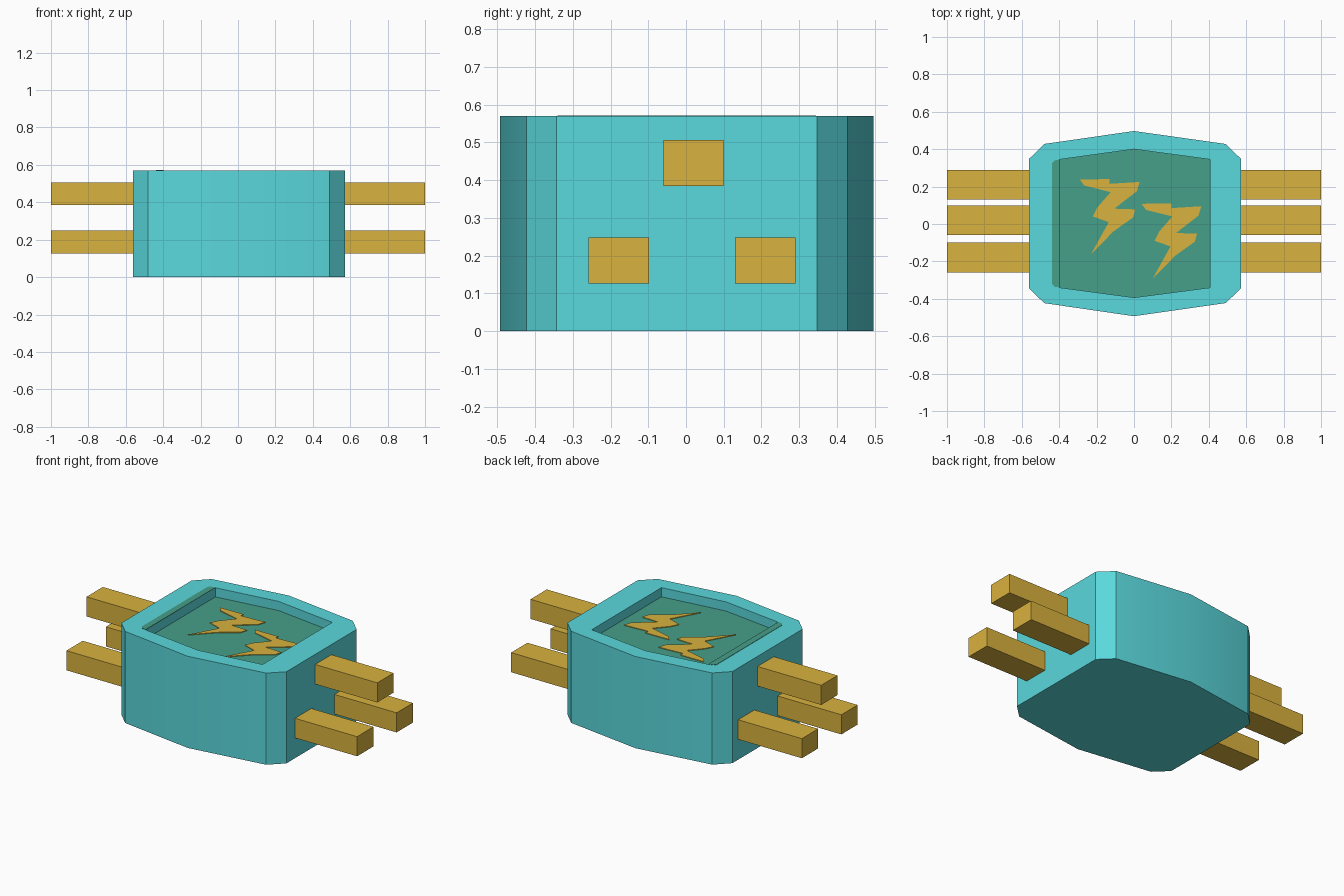
import bpy, bmesh, math

if "Cube" in bpy.data.objects:
    bpy.data.objects.remove(bpy.data.objects["Cube"])


def material(name, rgb):
    m = bpy.data.materials.new(name)
    lin = [((c / 255 + 0.055) / 1.055) ** 2.4 for c in rgb]
    m.diffuse_color = (*lin, 1)
    m.use_nodes = True
    m.node_tree.nodes["Principled BSDF"].inputs["Base Color"].default_value = m.diffuse_color
    return m


teal = material("teal", (90, 216, 220))
green = material("board green", (70, 160, 138))
gold = material("gold", (217, 178, 62))


def prism(name, outline, z0, z1, mat):
    """Extrude a flat outline from z0 up to z1."""
    bm = bmesh.new()
    face = bm.faces.new([bm.verts.new((x, y, z0)) for x, y in outline])
    up = bmesh.ops.extrude_face_region(bm, geom=[face])["geom"]
    bmesh.ops.translate(bm, vec=(0, 0, z1 - z0),
                        verts=[v for v in up if isinstance(v, bmesh.types.BMVert)])
    bmesh.ops.recalc_face_normals(bm, faces=bm.faces)
    me = bpy.data.meshes.new(name)
    bm.to_mesh(me)
    bm.free()
    me.materials.append(mat)
    ob = bpy.data.objects.new(name, me)
    bpy.context.collection.objects.link(ob)
    return ob


TOP, FLOOR = 0.57, 0.51

# Bowed casing with chamfered corners
casing = prism("casing", [
    (0, -0.493), (0.49, -0.423), (0.573, -0.343), (0.573, 0.347), (0.49, 0.428),
    (0, 0.497), (-0.48, 0.428), (-0.562, 0.347), (-0.562, -0.343), (-0.48, -0.423)],
    0, TOP, teal)

# Recess cut in the top
recess = [(0, -0.393), (0.407, -0.34), (0.407, 0.345),
          (0, 0.40), (-0.397, 0.345), (-0.397, -0.34)]
cutter = prism("recess_cutter", recess, FLOOR, TOP + 0.2, teal)
cutter.hide_render = True
mod = casing.modifiers.new("recess", "BOOLEAN")
mod.operation, mod.object, mod.solver = "DIFFERENCE", cutter, "EXACT"
bpy.context.view_layer.objects.active = casing
casing.select_set(True)
bpy.ops.object.modifier_apply(modifier=mod.name)
bpy.data.objects.remove(cutter)
bpy.ops.object.shade_smooth_by_angle(angle=math.radians(30))

# Green board in the recess, and its strip lying on the left rim
prism("board", recess, FLOOR - 0.002, FLOOR + 0.003, green)
prism("board_edge_strip", [(-0.397, -0.34), (-0.397, 0.345), (-0.425, 0.34),
                           (-0.438, 0.325), (-0.438, -0.32), (-0.425, -0.335)],
      TOP - 0.003, TOP + 0.002, green)

# Two lightning bolts on the board
bolt = [(-0.29, 0.238), (-0.13, 0.24), (-0.13, 0.215), (0.03, 0.225), (0.015, 0.175),
        (-0.105, 0.082), (0.007, 0.078), (-0.005, 0.035), (-0.11, -0.04), (-0.23, -0.162),
        (-0.135, 0.01), (-0.22, 0.04), (-0.195, 0.09), (-0.125, 0.17), (-0.265, 0.205)]
for i, (dx, dy) in enumerate([(0, 0), (0.33, -0.13)]):
    prism(f"bolt_{i + 1}", [(x + dx, y + dy) for x, y in bolt],
          FLOOR + 0.002, FLOOR + 0.007, gold)

# Three square pins out of each end
for side, s in (("right", 1), ("left", -1)):
    for i, (y, z) in enumerate([(-0.178, 0.187), (0.02, 0.446), (0.21, 0.187)]):
        a, b = sorted((0.5 * s, 1.0 * s))
        prism(f"{side}_pin_{i + 1}",
              [(a, y - 0.08), (b, y - 0.08), (b, y + 0.08), (a, y + 0.08)],
              z - 0.061, z + 0.061, gold)
